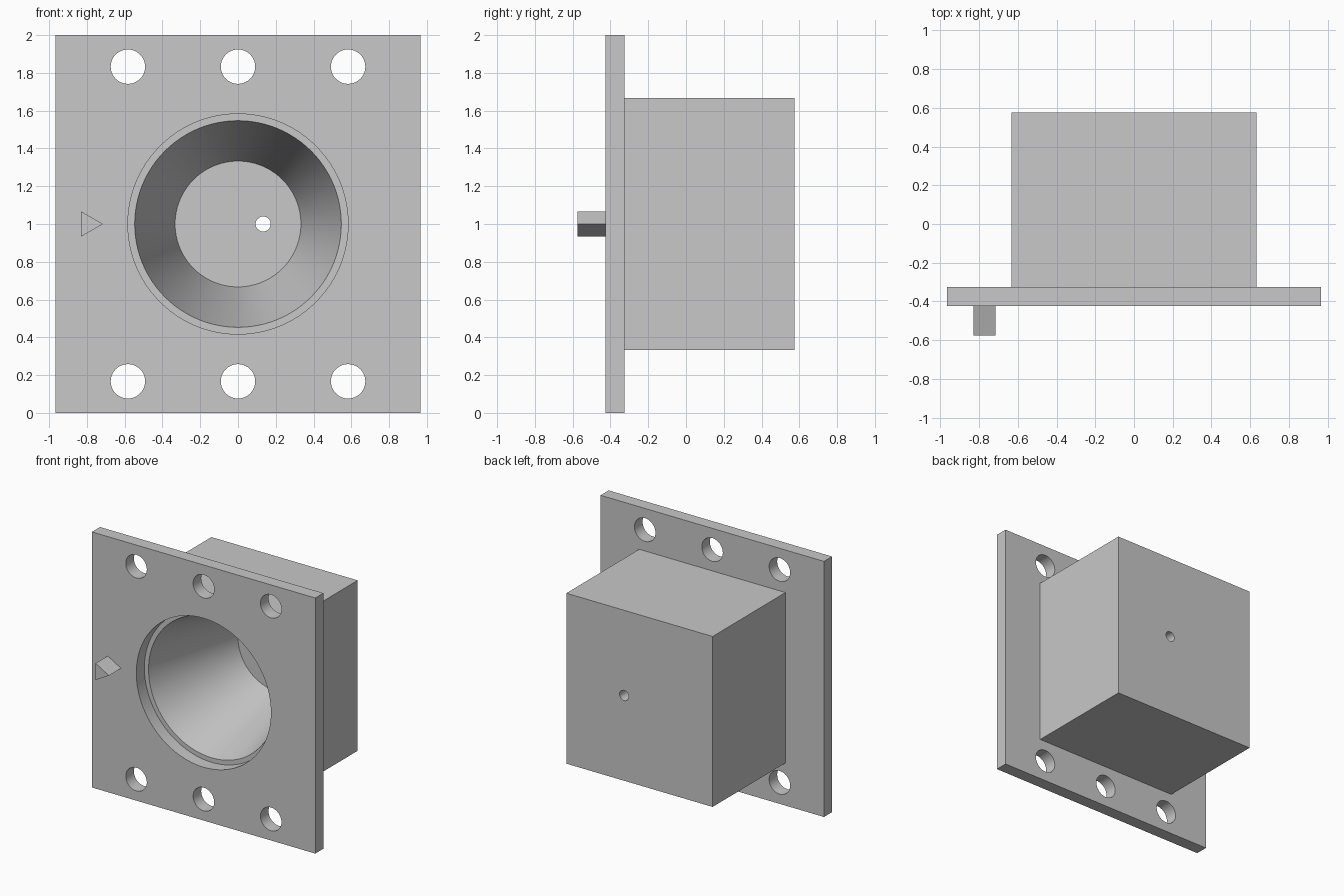
import bpy
import bmesh
from math import radians
from mathutils import Matrix, Vector

default = bpy.data.objects.get("Cube")
if default:
    bpy.data.objects.remove(default, do_unlink=True)

# Single material
GREY = (0.58, 0.58, 0.58, 1.0)
grey = bpy.data.materials.new("light grey")
grey.use_nodes = True
grey.diffuse_color = GREY
grey.node_tree.nodes["Principled BSDF"].inputs["Base Color"].default_value = GREY

# Key depths along y and the height of the socket axis
FRONT, JOINT, FLOOR, BACK = -0.425, -0.325, 0.475, 0.575
MID = 1.0
OVER = 0.05


def make_object(name, bm):
    bmesh.ops.recalc_face_normals(bm, faces=bm.faces)
    mesh = bpy.data.meshes.new(name)
    bm.to_mesh(mesh)
    bm.free()
    mesh.materials.append(grey)
    obj = bpy.data.objects.new(name, mesh)
    bpy.context.collection.objects.link(obj)
    return obj


def block(name, half_x, y0, y1, half_z):
    bm = bmesh.new()
    size = Matrix.Diagonal((2 * half_x, y1 - y0, 2 * half_z, 1))
    place = Matrix.Translation((0, (y0 + y1) / 2, MID))
    bmesh.ops.create_cube(bm, size=1, matrix=place @ size)
    return make_object(name, bm)


def bore(obj, x, z, y0, y1, r_front, r_back, sides=64):
    """Cut a round or tapered hole running along y."""
    bm = bmesh.new()
    place = Matrix.Translation((x, (y0 + y1) / 2, z)) @ Matrix.Rotation(radians(-90), 4, "X")
    bmesh.ops.create_cone(bm, cap_ends=True, segments=sides, radius1=r_front,
                          radius2=r_back, depth=y1 - y0, matrix=place)
    cutter = make_object("cutter", bm)
    cutter.hide_render = True
    mod = obj.modifiers.new("bore", "BOOLEAN")
    mod.operation = "DIFFERENCE"
    mod.solver = "EXACT"
    mod.object = cutter
    bpy.context.view_layer.objects.active = obj
    bpy.ops.object.modifier_apply(modifier=mod.name)
    bpy.data.objects.remove(cutter, do_unlink=True)


def smooth(obj):
    bpy.ops.object.select_all(action="DESELECT")
    obj.select_set(True)
    bpy.context.view_layer.objects.active = obj
    bpy.ops.object.shade_smooth_by_angle(angle=radians(30))


# Mounting plate with a round opening and two rows of bolt holes
plate = block("mounting_plate", 0.967, FRONT, JOINT, 1.0)
bore(plate, 0, MID, FRONT - OVER, JOINT + OVER, 0.583, 0.583, 96)
for x in (-0.583, 0, 0.583):
    for side in (-1, 1):
        bore(plate, x, MID + side * 0.833, FRONT - OVER, JOINT + OVER, 0.091, 0.091, 48)
smooth(plate)

# Housing with a tapered socket and a small off-centre hole through its floor
housing = block("housing", 0.633, JOINT, BACK, 0.667)
taper = (0.547 - 0.333) / (FLOOR - JOINT)
bore(housing, 0, MID, JOINT - OVER, FLOOR, 0.547 + taper * OVER, 0.333, 96)
bore(housing, 0.133, MID, FLOOR - OVER, BACK + OVER, 0.04, 0.04, 32)
smooth(housing)

# Triangular pointer standing out from the plate
bm = bmesh.new()
tri = [bm.verts.new((x, FRONT, z)) for x, z in ((-0.83, 0.934), (-0.715, MID), (-0.83, 1.066))]
face = bm.faces.new(tri)
grown = bmesh.ops.extrude_face_region(bm, geom=[face], use_keep_orig=True)
tip = [v for v in grown["geom"] if isinstance(v, bmesh.types.BMVert)]
bmesh.ops.translate(bm, verts=tip, vec=Vector((0, -0.15, 0)))
make_object("pointer", bm)
